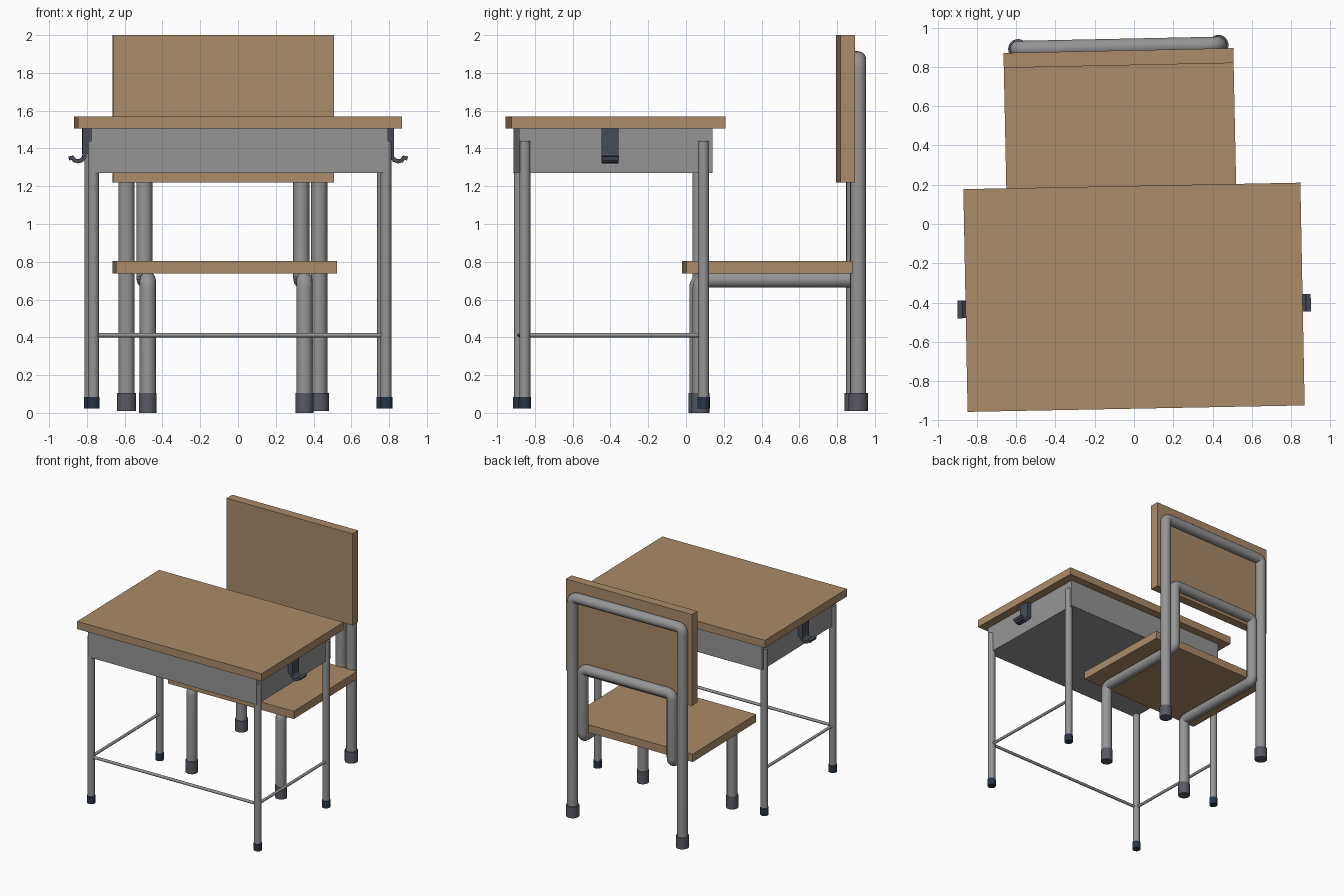
import bpy, bmesh, math
from mathutils import Matrix, Vector

cube = bpy.data.objects.get("Cube")
if cube:
    bpy.data.objects.remove(cube, do_unlink=True)


def material(name, rgb):
    m = bpy.data.materials.new(name)
    m.use_nodes = True
    color = (*rgb, 1)
    m.diffuse_color = color
    m.node_tree.nodes["Principled BSDF"].inputs["Base Color"].default_value = color
    return m


WOOD = material("tan wood", (0.41, 0.26, 0.14))
STEEL = material("grey steel", (0.3, 0.3, 0.305))
RUBBER = material("grey rubber", (0.1, 0.1, 0.13))
NAVY = material("dark navy rubber", (0.02, 0.035, 0.06))
HOOK = material("slate hook metal", (0.06, 0.07, 0.095))

# Desk and chair each stand slightly turned
DESK = Matrix.Translation((0, -0.373, 0)) @ Matrix.Rotation(math.radians(1.1), 4, "Z")
CHAIR = Matrix.Translation((-0.07, 0.43, 0)) @ Matrix.Rotation(math.radians(1.2), 4, "Z")


def add_object(name, bm, mat, frame, smooth=False):
    bmesh.ops.recalc_face_normals(bm, faces=bm.faces)
    mesh = bpy.data.meshes.new(name)
    bm.to_mesh(mesh)
    bm.free()
    mesh.materials.append(mat)
    ob = bpy.data.objects.new(name, mesh)
    ob.matrix_world = frame
    bpy.context.collection.objects.link(ob)
    if smooth:
        bpy.ops.object.select_all(action="DESELECT")
        ob.select_set(True)
        bpy.context.view_layer.objects.active = ob
        bpy.ops.object.shade_smooth_by_angle(angle=math.radians(40))
    return ob


def box(name, lo, hi, mat, frame):
    lo, hi = Vector(lo), Vector(hi)
    bm = bmesh.new()
    bmesh.ops.create_cube(bm, size=1, matrix=Matrix.Translation((lo + hi) / 2)
                          @ Matrix.Diagonal((*(hi - lo), 1)))
    return add_object(name, bm, mat, frame)


def rod(name, a, b, radius, mat, frame, sides=24):
    a, b = Vector(a), Vector(b)
    turn = (b - a).to_track_quat("Z", "Y").to_matrix().to_4x4()
    bm = bmesh.new()
    bmesh.ops.create_cone(bm, cap_ends=True, segments=sides, radius1=radius, radius2=radius,
                          depth=(b - a).length, matrix=Matrix.Translation((a + b) / 2) @ turn)
    return add_object(name, bm, mat, frame, True)


def bent_tube(name, corners, radius, bend, mat, frame):
    # Round each corner, then sweep a circle along the path
    pts = [Vector(c) for c in corners]
    path = [pts[0]]
    for before, p, after in zip(pts, pts[1:], pts[2:]):
        a = p + (before - p).normalized() * bend
        b = p + (after - p).normalized() * bend
        for i in range(6):
            t = i / 5
            path.append(a * (1 - t) ** 2 + p * 2 * t * (1 - t) + b * t ** 2)
    path.append(pts[-1])
    curve = bpy.data.curves.new(name, "CURVE")
    curve.dimensions = "3D"
    curve.bevel_depth = radius
    curve.bevel_resolution = 5
    curve.use_fill_caps = True
    spline = curve.splines.new("POLY")
    spline.points.add(len(path) - 1)
    for sp, p in zip(spline.points, path):
        sp.co = (*p, 1)
    curve.materials.append(mat)
    ob = bpy.data.objects.new(name, curve)
    ob.matrix_world = frame
    bpy.context.collection.objects.link(ob)


def ribbon(name, line, thick, y0, y1, mat, frame):
    # Strip following an x-z line, with the given thickness, from y0 to y1
    line = [Vector(p) for p in line]
    upper, lower = [], []
    for i, p in enumerate(line):
        d = (line[min(i + 1, len(line) - 1)] - line[max(i - 1, 0)]).normalized()
        n = Vector((-d.y, d.x)) * thick / 2
        upper.append(p + n)
        lower.append(p - n)
    bm = bmesh.new()
    face = bm.faces.new([bm.verts.new((p.x, y0, p.y)) for p in upper + lower[::-1]])
    ext = bmesh.ops.extrude_face_region(bm, geom=[face])
    moved = [v for v in ext["geom"] if isinstance(v, bmesh.types.BMVert)]
    bmesh.ops.translate(bm, verts=moved, vec=(0, y1 - y0, 0))
    return add_object(name, bm, mat, frame, True)


# Desk top and storage box
box("desk_top", (-0.858, -0.567, 1.505), (0.858, 0.567, 1.57), WOOD, DESK)
box("desk_box", (-0.785, -0.526, 1.27), (0.785, 0.499, 1.505), STEEL, DESK)

# Desk legs, feet, side stretchers and bag hooks
LX, FRONT, BACK, BAR = 0.775, -0.495, 0.451, 0.412
for s, side in ((1, "left"), (-1, "right")):
    for y, end in ((FRONT, "front"), (BACK, "back")):
        rod(f"desk_leg_{end}_{side}", (s * LX, y, 0.03), (s * LX, y, 1.44), 0.029, STEEL, DESK)
        rod(f"desk_foot_{end}_{side}", (s * LX, y, 0.022), (s * LX, y, 0.083), 0.033, NAVY, DESK)
    rod(f"desk_side_bar_{side}", (s * LX, FRONT, BAR), (s * LX, BACK, BAR), 0.012, STEEL, DESK, 12)
    x0, x1 = sorted((s * 0.785, s * 0.825))
    box(f"hook_plate_{side}", (x0, -0.09, 1.37), (x1, 0.0, 1.505), HOOK, DESK)
    lip = [(0.812, 1.38), (0.815, 1.355), (0.828, 1.338), (0.848, 1.332),
           (0.866, 1.336), (0.878, 1.352), (0.896, 1.346)]
    ribbon(f"hook_lip_{side}", [(s * x, z) for x, z in lip], 0.022, -0.09, 0.0, HOOK, DESK)
rod("desk_front_bar", (-LX, FRONT, BAR), (LX, FRONT, BAR), 0.012, STEEL, DESK, 12)

# Chair seat and backrest
box("chair_seat", (-0.585, -0.44, 0.738), (0.585, 0.44, 0.805), WOOD, CHAIR)
box("chair_backrest", (-0.585, 0.377, 1.22), (0.585, 0.453, 2.0), WOOD, CHAIR)

# Chair tubes: tall outer hoop, and inner frame from front legs to lower back bar
R, OX, IX, OY, FY = 0.043, 0.51, 0.415, 0.471, -0.362
bent_tube("chair_outer_frame",
          [(-OX, OY, 0.05), (-OX, OY, 1.872), (OX, OY, 1.872), (OX, OY, 0.05)],
          R, 0.045, STEEL, CHAIR)
bent_tube("chair_inner_frame",
          [(-IX, FY, 0.05), (-IX, FY, 0.705), (-IX, OY, 0.705), (-IX, OY, 1.285),
           (IX, OY, 1.285), (IX, OY, 0.705), (IX, FY, 0.705), (IX, FY, 0.05)],
          R, 0.045, STEEL, CHAIR)

# Chair feet
for s, side in ((1, "left"), (-1, "right")):
    rod(f"chair_foot_back_{side}", (s * OX, OY, 0.01), (s * OX, OY, 0.105), 0.051, RUBBER, CHAIR)
    rod(f"chair_foot_front_{side}", (s * IX, FY, 0), (s * IX, FY, 0.105), 0.047, RUBBER, CHAIR)
